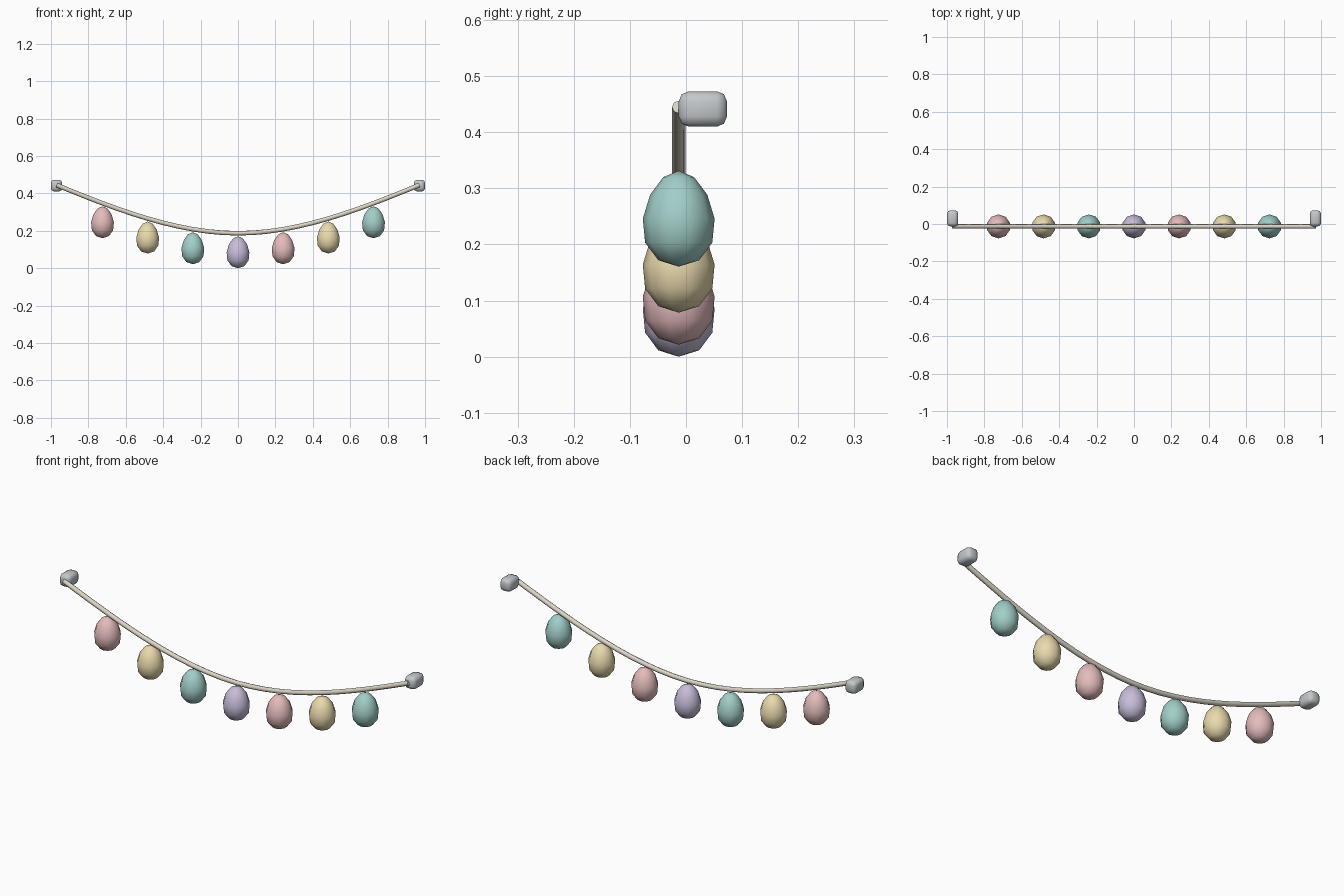
import bpy, bmesh
from math import sin, cos, pi

if "Cube" in bpy.data.objects:
    bpy.data.objects.remove(bpy.data.objects["Cube"])

Y = -0.013          # depth of the cord and bulbs
END_X, END_Z, LOW_Z, RISE = 0.97, 0.445, 0.187, 0.125


def material(name, rgb):
    m = bpy.data.materials.new(name)
    m.diffuse_color = (*rgb, 1)
    m.use_nodes = True
    m.node_tree.nodes["Principled BSDF"].inputs["Base Color"].default_value = m.diffuse_color
    return m


def add_mesh(name, bm, mat, location):
    me = bpy.data.meshes.new(name)
    bmesh.ops.recalc_face_normals(bm, faces=bm.faces)
    for f in bm.faces:
        f.smooth = True
    bm.to_mesh(me)
    bm.free()
    me.materials.append(mat)
    ob = bpy.data.objects.new(name, me)
    ob.location = location
    bpy.context.collection.objects.link(ob)
    return ob


def sag(x):
    t = abs(x) / END_X
    return LOW_Z + 3 * t * t * (1 - t) * RISE + t ** 3 * (END_Z - LOW_Z)


cream = material("cream", (0.72, 0.67, 0.57))
grey = material("grey", (0.55, 0.58, 0.60))
colours = [material("pink", (0.78, 0.50, 0.50)),
           material("yellow", (0.82, 0.70, 0.42)),
           material("teal", (0.36, 0.62, 0.58)),
           material("purple", (0.58, 0.51, 0.70))]

# sagging cord
cu = bpy.data.curves.new("cord", 'CURVE')
cu.dimensions = '3D'
cu.bevel_depth = 0.012
cu.bevel_resolution = 2
cu.resolution_u = 12
cu.use_fill_caps = True
sp = cu.splines.new('BEZIER')
sp.bezier_points.add(2)
h = END_X / 3
for p, s in zip(sp.bezier_points, (-1, 0, 1)):
    p.handle_left_type = p.handle_right_type = 'FREE'
    x, z = s * END_X, END_Z if s else LOW_Z
    slope = s * (END_Z - LOW_Z - RISE)
    p.co = (x, Y, z)
    p.handle_left = (x - h, Y, z - slope)
    p.handle_right = (x + h, Y, z + slope)
cu.materials.append(cream)
bpy.context.collection.objects.link(bpy.data.objects.new("cord", cu))

# egg-shaped bulbs, fuller at the bottom
for i in range(7):
    x = (i - 3) * 0.2415
    bm = bmesh.new()
    bmesh.ops.create_uvsphere(bm, u_segments=10, v_segments=6, radius=1)
    for v in bm.verts:
        r = 0.064 * (1 - 0.16 * v.co.z)
        v.co = (v.co.x * r, v.co.y * r, v.co.z * 0.0855)
    mat = colours[(0, 1, 2, 3, 0, 1, 2)[i]]
    add_mesh(f"bulb_{i + 1}", bm, mat, (x, Y, sag(x) - LOW_Z + 0.0855))

# wall blocks at both ends
for side, s in (("left", -1), ("right", 1)):
    bm = bmesh.new()
    bmesh.ops.create_cube(bm, size=1)
    bmesh.ops.scale(bm, vec=(0.06, 0.086, 0.063), verts=bm.verts)
    bmesh.ops.bevel(bm, geom=bm.edges[:], offset=0.018, segments=2,
                    profile=0.5, affect='EDGES')
    add_mesh(f"wall_block_{side}", bm, grey, (s * END_X, 0.030, 0.4415))
